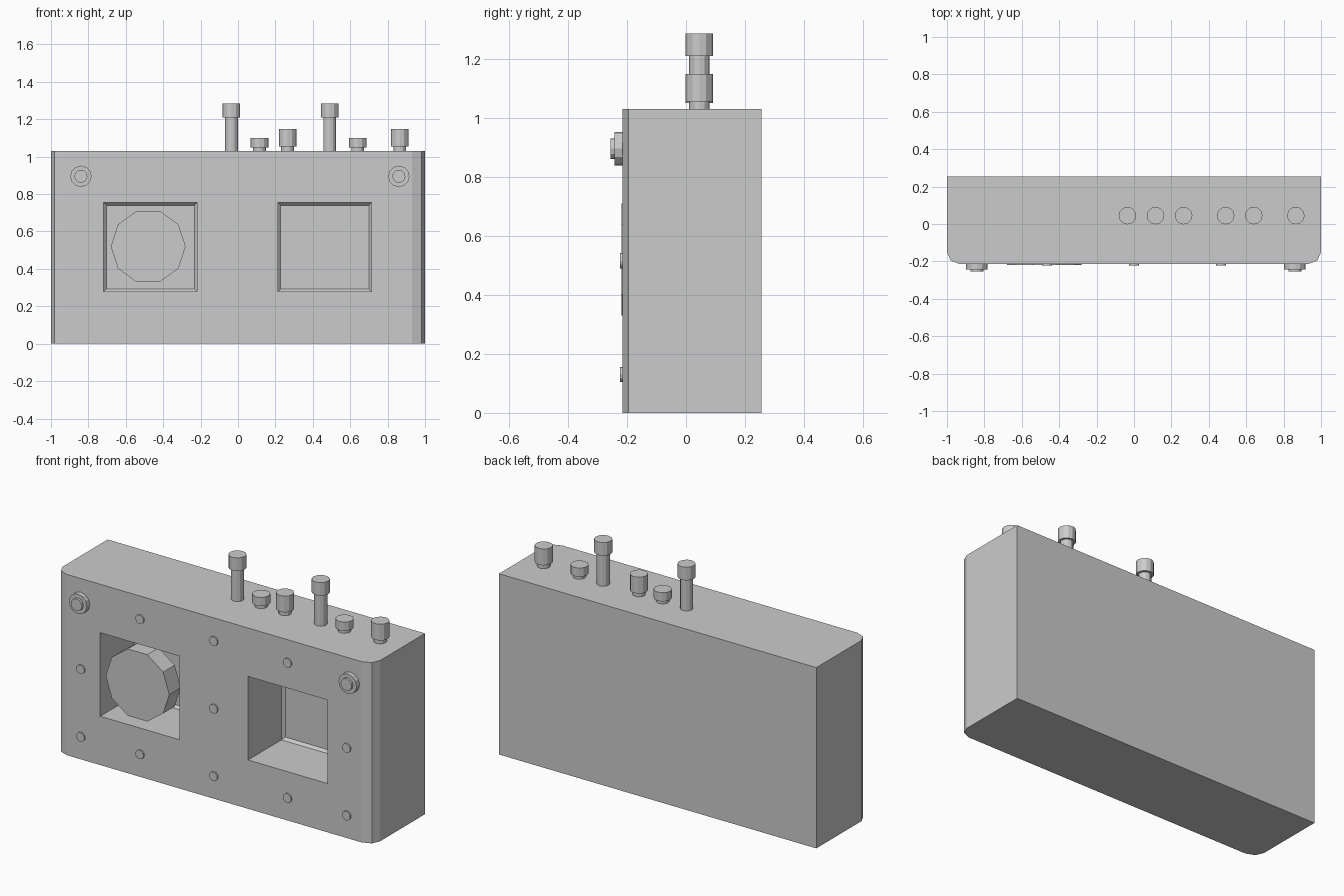
import bpy, bmesh, math
from mathutils import Matrix, Vector

if "Cube" in bpy.data.objects:
    bpy.data.objects.remove(bpy.data.objects["Cube"])

FRONT, TOP = -0.215, 1.03


def finish(name, bm):
    bmesh.ops.recalc_face_normals(bm, faces=bm.faces)
    me = bpy.data.meshes.new(name)
    bm.to_mesh(me)
    bm.free()
    ob = bpy.data.objects.new(name, me)
    bpy.context.collection.objects.link(ob)
    return ob


def loft(name, rings):
    """Closed solid through matching rings of points."""
    bm = bmesh.new()
    loops = [[bm.verts.new(p) for p in r] for r in rings]
    n = len(loops[0])
    for a, b in zip(loops, loops[1:]):
        for i in range(n):
            j = (i + 1) % n
            bm.faces.new((a[i], a[j], b[j], b[i]))
    bm.faces.new(loops[0])
    bm.faces.new(loops[-1])
    return finish(name, bm)


def turned(name, pos, profile, axis, sides=12):
    """Stepped cylinder: profile is (radius, distance along axis)."""
    rings = []
    for r, d in profile:
        ring = []
        for i in range(sides):
            a = 2 * math.pi * i / sides
            u, v = r * math.cos(a), r * math.sin(a)
            off = (u, v, d) if axis == 'Z' else (u, -d, v)
            ring.append(Vector(pos) + Vector(off))
        rings.append(ring)
    return loft(name, rings)


# Main case: flat back, rounded front corners
right = [(1, 0.255), (1, -0.15), (0.98, -0.195), (0.93, FRONT)]
outline = right + [(-x, y) for x, y in reversed(right)]
case = loft("case", [[(x, y, z) for x, y in outline] for z in (0, TOP)])

# Two deep square windows with chamfered back edges
for side, cx in (("left", -0.468), ("right", 0.464)):
    rings = []
    for y, inset in ((-0.3, 0), (0.085, 0), (0.1, 0.014)):
        w, h = 0.25 - inset, 0.238 - inset
        rings.append([(cx + sx * w, y, 0.516 + sz * h)
                      for sx, sz in ((-1, -1), (1, -1), (1, 1), (-1, 1))])
    cutter = loft("window_cutter_" + side, rings)
    cutter.hide_render = True
    mod = case.modifiers.new("window_" + side, 'BOOLEAN')
    mod.operation, mod.solver, mod.object = 'DIFFERENCE', 'EXACT', cutter
    bpy.context.view_layer.objects.active = case
    bpy.ops.object.modifier_apply(modifier=mod.name)
    bpy.data.objects.remove(cutter)

# Ten-sided dial inside the left window
turned("window_dial", (-0.48, 0, 0.52), [(0.2, 0.115), (0.2, 0.219)], 'Y', 10)

# Two stepped bolts at the upper front corners
for x in (-0.84, 0.86):
    turned("corner_bolt", (x, FRONT, 0.895),
           [(0.057, -0.01), (0.057, 0.027), (0.035, 0.027), (0.035, 0.04)], 'Y')

# Small screw heads across the front
screws = [(0, z) for z in (0.13, 0.515, 0.9)]
for s in (-1, 1):
    screws += [(s * 0.465, 0.13), (s * 0.465, 0.9),
               (s * 0.838, 0.13), (s * 0.838, 0.515)]
for x, z in screws:
    turned("front_screw", (x, FRONT, z), [(0.026, -0.01), (0.026, 0.008)], 'Y')

# Control knobs on top: two repeats of tall, short, medium
for xs in ((-0.035, 0.115, 0.265), (0.49, 0.64, 0.865)):
    for x, (kind, low, high) in zip(xs, (("tall", 1.21, 1.285),
                                         ("short", 1.05, 1.1),
                                         ("medium", 1.055, 1.148))):
        turned(kind + "_knob", (x, 0.045, 0),
               [(0.034, TOP - 0.01), (0.034, low), (0.047, low), (0.047, high)], 'Z')
